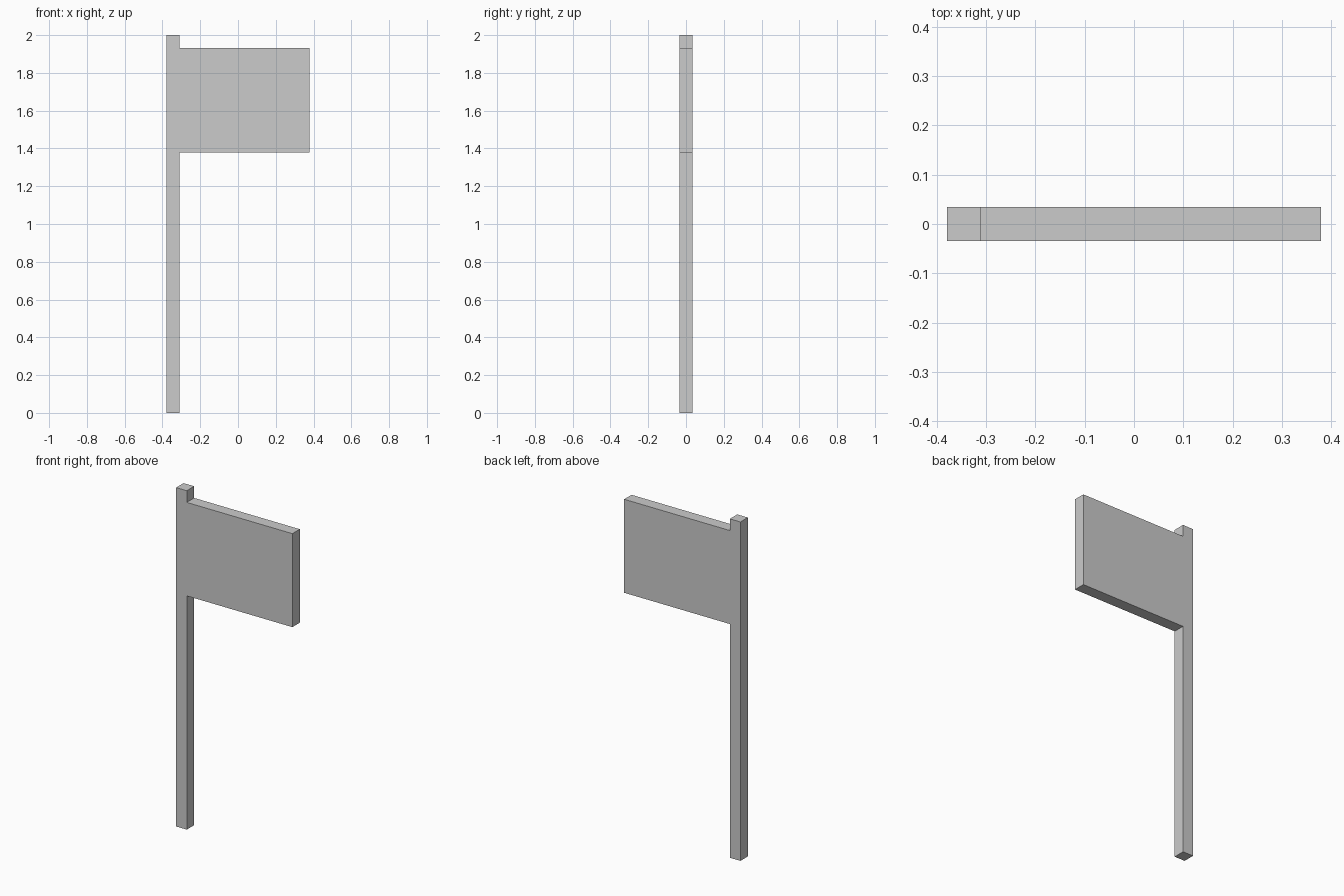
import bpy
import bmesh
from mathutils import Vector

if "Cube" in bpy.data.objects:
    bpy.data.objects.remove(bpy.data.objects["Cube"])

U = 2 / 29            # one block: pole thickness
POLE_H, FLAG_W = 29, 10
FLAG_LOW, FLAG_HIGH = 20, 28

# Silhouette of pole and flag in block units (x, z), seen from the front
outline = [(0, 0), (1, 0), (1, FLAG_LOW), (1 + FLAG_W, FLAG_LOW),
           (1 + FLAG_W, FLAG_HIGH), (1, FLAG_HIGH), (1, POLE_H), (0, POLE_H)]
half_w = (1 + FLAG_W) / 2

# Extrude the silhouette one block deep, centred on y = 0
bm = bmesh.new()
face = bm.faces.new([bm.verts.new(((x - half_w) * U, -U / 2, z * U)) for x, z in outline])
solid = bmesh.ops.extrude_face_region(bm, geom=[face], use_keep_orig=True)
moved = [g for g in solid["geom"] if isinstance(g, bmesh.types.BMVert)]
bmesh.ops.translate(bm, verts=moved, vec=Vector((0, U, 0)))
bmesh.ops.recalc_face_normals(bm, faces=bm.faces)

mesh = bpy.data.meshes.new("flag_on_pole")
bm.to_mesh(mesh)
bm.free()
bpy.context.collection.objects.link(bpy.data.objects.new("flag_on_pole", mesh))
